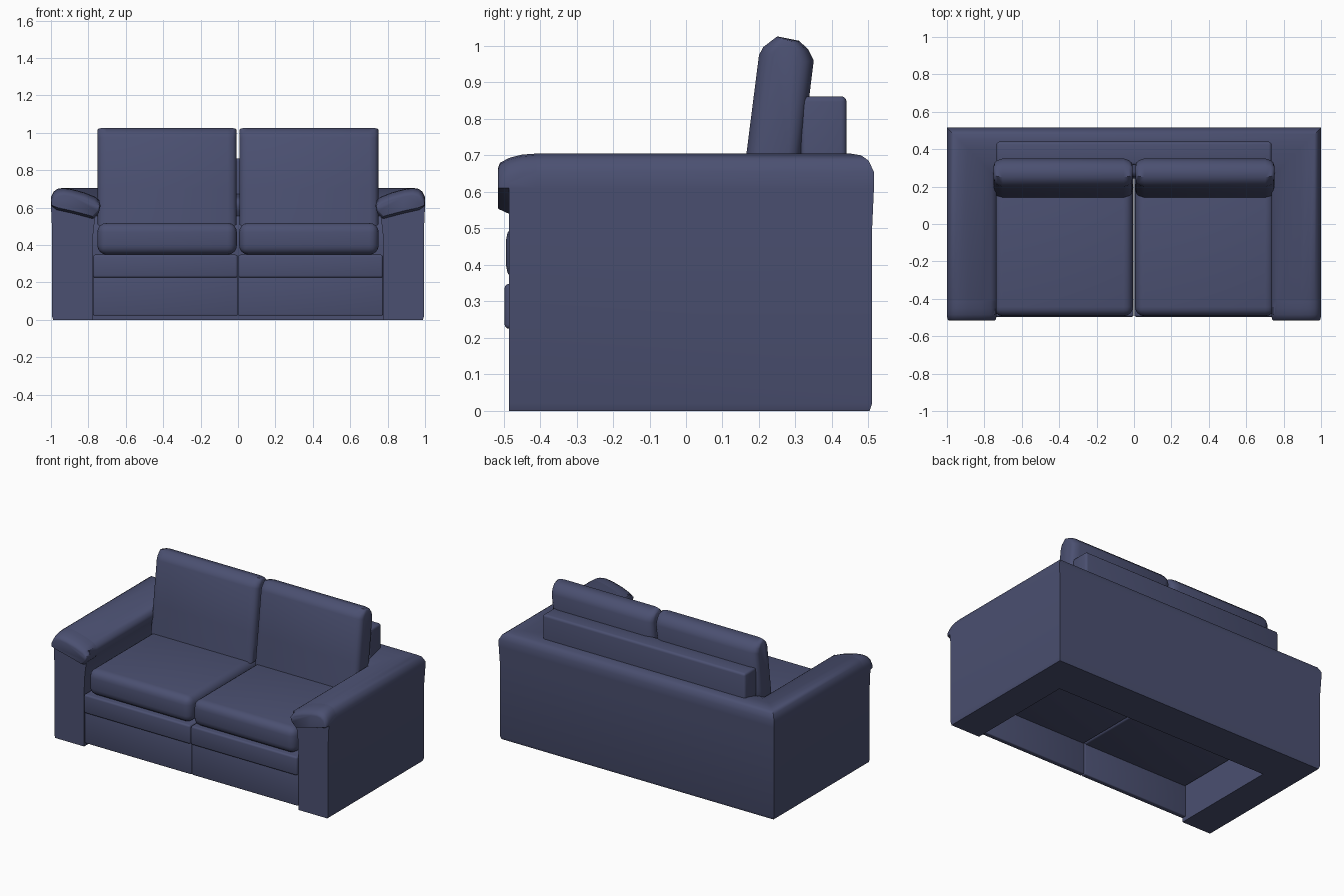
import bpy, bmesh, math

if "Cube" in bpy.data.objects:
    bpy.data.objects.remove(bpy.data.objects["Cube"])

fabric = bpy.data.materials.new("navy fabric")
fabric.diffuse_color = (0.07, 0.08, 0.165, 1)
fabric.use_nodes = True
fabric.node_tree.nodes["Principled BSDF"].inputs["Base Color"].default_value = fabric.diffuse_color


def finish(bm, name, bevel=0, segments=3, angle=40):
    bmesh.ops.recalc_face_normals(bm, faces=bm.faces)
    me = bpy.data.meshes.new(name)
    if bevel:
        bmesh.ops.bevel(bm, geom=list(bm.edges), offset=bevel, segments=segments,
                        profile=0.5, affect='EDGES', clamp_overlap=True)
    bm.to_mesh(me)
    bm.free()
    me.materials.append(fabric)
    me.shade_smooth()
    me.set_sharp_from_angle(angle=math.radians(angle))
    ob = bpy.data.objects.new(name, me)
    bpy.context.collection.objects.link(ob)
    return ob


def box(name, x0, x1, y0, y1, z0, z1, bevel=0.01, segments=3):
    bm = bmesh.new()
    bmesh.ops.create_cube(bm, size=1)
    for v in bm.verts:
        v.co = ((x0 + x1) / 2 + v.co.x * (x1 - x0),
                (y0 + y1) / 2 + v.co.y * (y1 - y0),
                (z0 + z1) / 2 + v.co.z * (z1 - z0))
    return finish(bm, name, bevel, segments)


def loft(name, rings, angle=40):
    """Skin closed rings one after another and cap both ends."""
    bm = bmesh.new()
    vr = [[bm.verts.new(p) for p in r] for r in rings]
    n = len(rings[0])
    for a, b in zip(vr, vr[1:]):
        for i in range(n):
            j = (i + 1) % n
            bm.faces.new((a[i], a[j], b[j], b[i]))
    bm.faces.new(vr[0])
    bm.faces.new(vr[-1])
    return finish(bm, name, angle=angle)


# Arms and back: one profile (inset from outside, height) swept round a U
pad_top = [(0, .61), (0, .655), (.015, .686), (.035, .7), (.065, .705), (.11, .699),
           (.18, .68), (.235, .658), (.258, .64), (.265, .61), (.255, .58)]
shell = [(.012, 0), (.005, .02), (.005, .5)] + pad_top + [(.238, .555), (.227, .48),
                                                         (.222, .38), (.222, 0)]


def corner(s):
    return [(s * (1 - d), .515 - d * (1.2 if z < .5 and d > .2 else 1), z) for d, z in shell]


def arm(s, y, drop):
    return [(s * (1 - d), y, z - (drop if z > .64 else 0)) for d, z in shell]


loft("arms_and_back", [arm(-1, -.485, .03), arm(-1, -.41, 0), corner(-1),
                       corner(1), arm(1, -.41, 0), arm(1, -.485, .03)])

# Rounded arm pad fronts that overhang the arm panels
pad = pad_top + [(.225, .55), (.12, .578), (.03, .598)]
for s, side in ((-1, "left"), (1, "right")):
    rings = []
    for y, shrink, drop in ((-.515, .94, .035), (-.51, .98, .024), (-.485, 1, .012),
                            (-.45, 1, .003), (-.41, 1, 0)):
        rings.append([(s * (1 - (.13 + (d - .13) * shrink)), y,
                       .62 + (z - .62) * shrink - (drop if z > .63 else 0)
                       - (.01 if z < .6 and y > -.5 else 0)) for d, z in pad])
    loft(side + "_arm_pad_front", rings, 50)

# Back support behind the cushions
box("back_support", -.735, .735, .315, .44, .5, .862, .015)

# Back cushion side profile (y, z), leaning back
cushion = [(.14, .5), (.152, .6), (.165, .7), (.2, .975), (.212, .997), (.25, 1.026),
           (.31, 1.014), (.335, .99), (.35, .96), (.318, .7), (.295, .5)]

for s, side in ((-1, "left"), (1, "right")):
    # Footrest panel, seat base band and seat cushion
    box(side + "_front_panel", *sorted((s * .002, s * .775)), -.483, -.45, .022, .235, .006)
    box(side + "_seat_base", *sorted((s * .002, s * .775)), -.497, .3, .225, .348, .012)
    box(side + "_seat_cushion", *sorted((s * .006, s * .752)), -.493, .26, .348, .518, .05, 4)
    # Back cushion with softened ends
    rings = []
    for x, ky, kz in ((.008, .5, .965), (.013, .72, .982), (.027, .88, .995), (.055, 1, 1),
                      (.703, 1, 1), (.731, .88, .995), (.745, .72, .982), (.75, .5, .965)):
        ring = []
        for y, z in cushion:
            mid = .217 + (z - .5) * .125
            ring.append((s * x, mid + (y - mid) * ky, .76 + (z - .76) * kz))
        rings.append(ring)
    loft(side + "_back_cushion", rings, 50)
